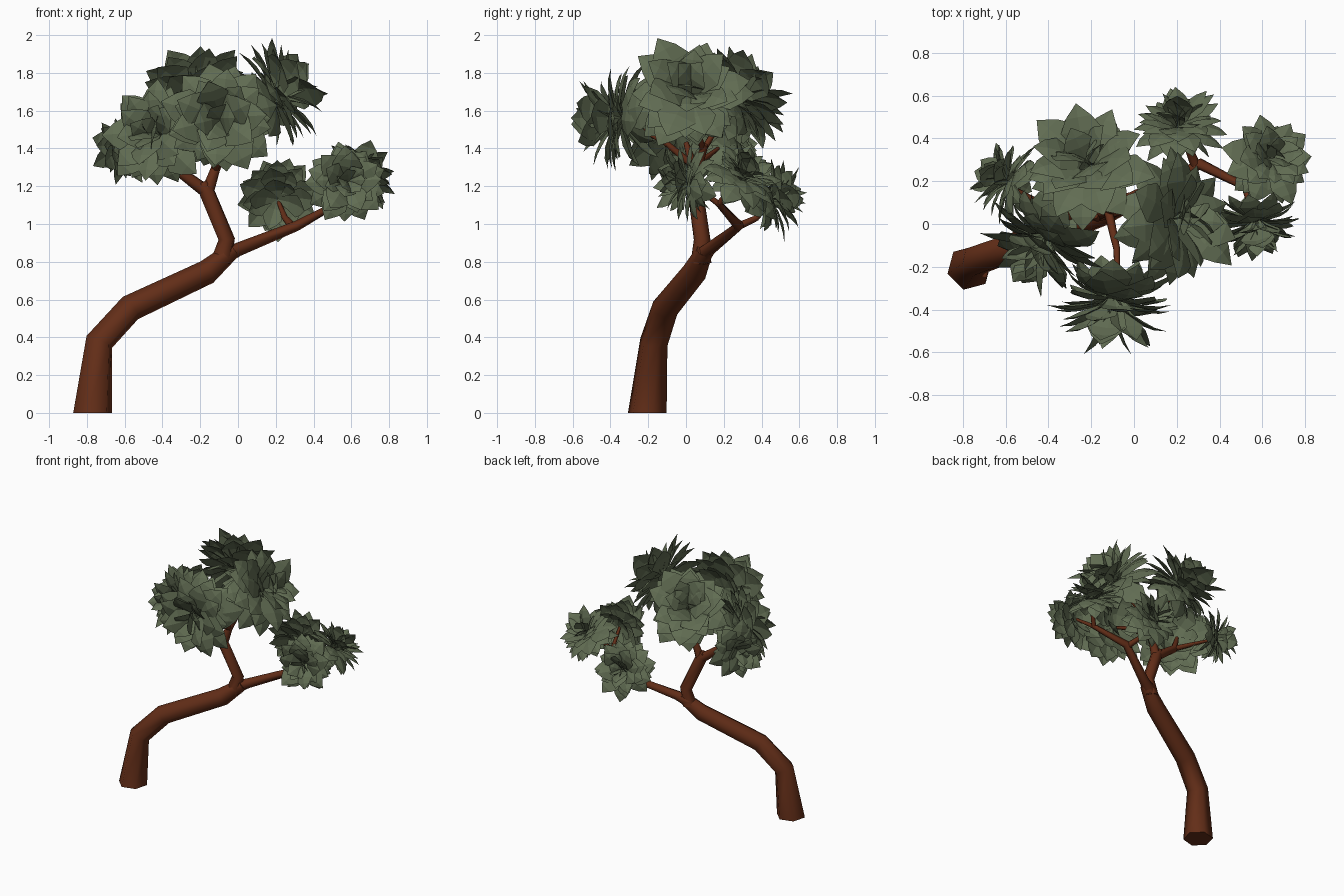
import bpy, bmesh, math, random
from mathutils import Vector, Matrix

if "Cube" in bpy.data.objects:
    bpy.data.objects.remove(bpy.data.objects["Cube"])

random.seed(7)

def material(name, rgb):
    m = bpy.data.materials.new(name)
    m.diffuse_color = (*rgb, 1)
    m.use_nodes = True
    m.node_tree.nodes["Principled BSDF"].inputs["Base Color"].default_value = m.diffuse_color
    return m

BARK = material("bark", (0.125, 0.027, 0.009))
LEAF = material("leaf", (0.12, 0.152, 0.086))

def finish(bm, name, mat):
    me = bpy.data.meshes.new(name)
    bm.to_mesh(me)
    bm.free()
    me.materials.append(mat)
    ob = bpy.data.objects.new(name, me)
    bpy.context.collection.objects.link(ob)
    return ob

# Six-sided tapering tube through (x, y, z, radius) points, smooth along its sides
def limb(name, pts, flat_start=False, sides=6):
    bm = bmesh.new()
    P = [Vector(p[:3]) for p in pts]
    up = Vector((0, 0, 1))
    rings = []
    for i, p in enumerate(P):
        a = (p - P[i - 1]).normalized() if i else Vector()
        b = (P[i + 1] - p).normalized() if i < len(P) - 1 else Vector()
        t = up if (flat_start and i == 0) else (a + b).normalized()
        q = up.rotation_difference(t)
        r = pts[i][3]
        angles = [k * math.tau / sides + math.radians(15) for k in range(sides)]
        rings.append([bm.verts.new(p + q @ Vector((r * math.cos(w), r * math.sin(w), 0))) for w in angles])
    for lo, hi in zip(rings, rings[1:]):
        for k in range(sides):
            j = (k + 1) % sides
            bm.faces.new((lo[k], lo[j], hi[j], hi[k])).smooth = True
    bm.faces.new(rings[0][::-1])
    bm.faces.new(rings[-1])
    return finish(bm, name, BARK)

# One creased, drooping leaf growing from the cluster axis
def leaf(bm, M, theta, phi, length, bend):
    stations = [(0.0, 0.06), (0.3, 0.2), (0.6, 0.3), (0.8, 0.19), (1.0, 0.0)]
    spin = M @ Matrix.Rotation(phi, 4, 'Z')
    x = z = prev = 0.0
    rows = []
    for s, w in stations:
        ang = theta + bend * (s - 0.5)
        x += math.sin(ang) * (s - prev) * length
        z += math.cos(ang) * (s - prev) * length
        prev = s
        n = Vector((-math.cos(ang), 0, math.sin(ang)))
        mid = Vector((x, 0, z))
        hw = w * length
        offs = [(-hw, 0.2 * hw), (0, 0), (hw, 0.2 * hw)] if w else [(0, 0)]
        rows.append([bm.verts.new(spin @ (mid + Vector((0, o, 0)) - n * d)) for o, d in offs])
    for a, b in zip(rows, rows[1:]):
        for k in range(2):
            if len(b) == 3:
                bm.faces.new((a[k], b[k], b[k + 1], a[k + 1]))
            else:
                bm.faces.new((a[k], b[0], a[k + 1]))

# Domed rosette of leaf rings: (count, tilt from axis, length factor)
RINGS = [(7, 118, 0.95), (9, 98, 1.05), (9, 78, 1.1), (8, 60, 1.12), (7, 42, 1.12), (5, 25, 1.08), (3, 9, 0.95)]

def cluster(name, root, axis, R):
    bm = bmesh.new()
    ax = Vector(axis).normalized()
    M = Matrix.Translation(root) @ \
        Vector((0, 0, 1)).rotation_difference(ax).to_matrix().to_4x4()
    for i, (n, tilt, f) in enumerate(RINGS):
        for k in range(n):
            phi = (k + 0.5 * (i % 2)) * math.tau / n + random.uniform(-0.25, 0.25)
            leaf(bm, M, math.radians(tilt + random.uniform(-10, 10)), phi,
                 R * f * random.uniform(0.86, 1.14), random.uniform(0.9, 1.5))
    return finish(bm, name, LEAF)

# Trunk and branches
limb("trunk", [(-0.77, -0.205, 0, 0.106), (-0.735, -0.17, 0.375, 0.076), (-0.57, -0.11, 0.555, 0.072),
               (-0.165, 0.045, 0.745, 0.066), (-0.03, 0.1, 0.86, 0.045)], True)
limb("upper_branch", [(-0.09, 0.08, 0.80, 0.056), (-0.06, 0.085, 0.92, 0.045),
                      (-0.165, 0.05, 1.17, 0.042), (-0.19, 0.05, 1.22, 0.03)])
limb("right_branch", [(-0.09, 0.08, 0.825, 0.05), (0.0, 0.12, 0.865, 0.036), (0.31, 0.28, 0.99, 0.028),
                      (0.53, 0.17, 1.11, 0.018)])
limb("left_fork", [(-0.165, 0.05, 1.17, 0.036), (-0.34, 0.04, 1.3, 0.027), (-0.4, 0.0, 1.43, 0.014)])
limb("middle_fork", [(-0.165, 0.05, 1.16, 0.036), (-0.12, 0.06, 1.29, 0.026), (-0.06, 0.1, 1.42, 0.018)])
limb("twig_left", [(-0.34, 0.04, 1.3, 0.022), (-0.57, 0.17, 1.4, 0.01)])
limb("twig_front", [(-0.12, 0.06, 1.29, 0.022), (-0.08, -0.12, 1.44, 0.016), (-0.08, -0.36, 1.56, 0.01)])
limb("twig_back", [(-0.08, 0.09, 1.39, 0.018), (-0.2, 0.25, 1.65, 0.01)])
limb("twig_top", [(-0.08, 0.09, 1.39, 0.018), (0.18, 0.02, 1.66, 0.01)])
limb("twig_low", [(0.29, 0.27, 0.985, 0.024), (0.25, 0.37, 1.03, 0.018), (0.21, 0.46, 1.13, 0.01)])
limb("twig_end", [(0.52, 0.175, 1.105, 0.017), (0.64, 0.28, 1.25, 0.01)])
limb("twig_inner", [(0.52, 0.175, 1.105, 0.017), (0.56, 0.02, 1.22, 0.01)])

# Foliage clusters: root, facing direction, radius
CLUSTERS = {
    "left": ((-0.57, 0.2, 1.41), (-0.85, 0.45, 0.0), 0.19),
    "left_front": ((-0.41, -0.05, 1.47), (-0.5, -0.75, 0.15), 0.265),
    "back_top": ((-0.2, 0.25, 1.64), (-0.3, 0.6, 0.65), 0.285),
    "back_low": ((0.21, 0.44, 1.13), (-0.0, 0.85, 0.35), 0.2),
    "right_end": ((0.63, 0.29, 1.23), (0.35, 0.4, 0.75), 0.2),
    "right_front": ((0.57, 0.03, 1.22), (0.15, -0.95, 0.1), 0.2),
    "right_top": ((0.17, 0.02, 1.665), (0.8, 0.0, 0.55), 0.3),
    "front": ((-0.09, -0.33, 1.56), (-0.05, -1.0, 0.0), 0.29),
}
for n, (c, a, r) in CLUSTERS.items():
    cluster("foliage_" + n, c, a, r)
